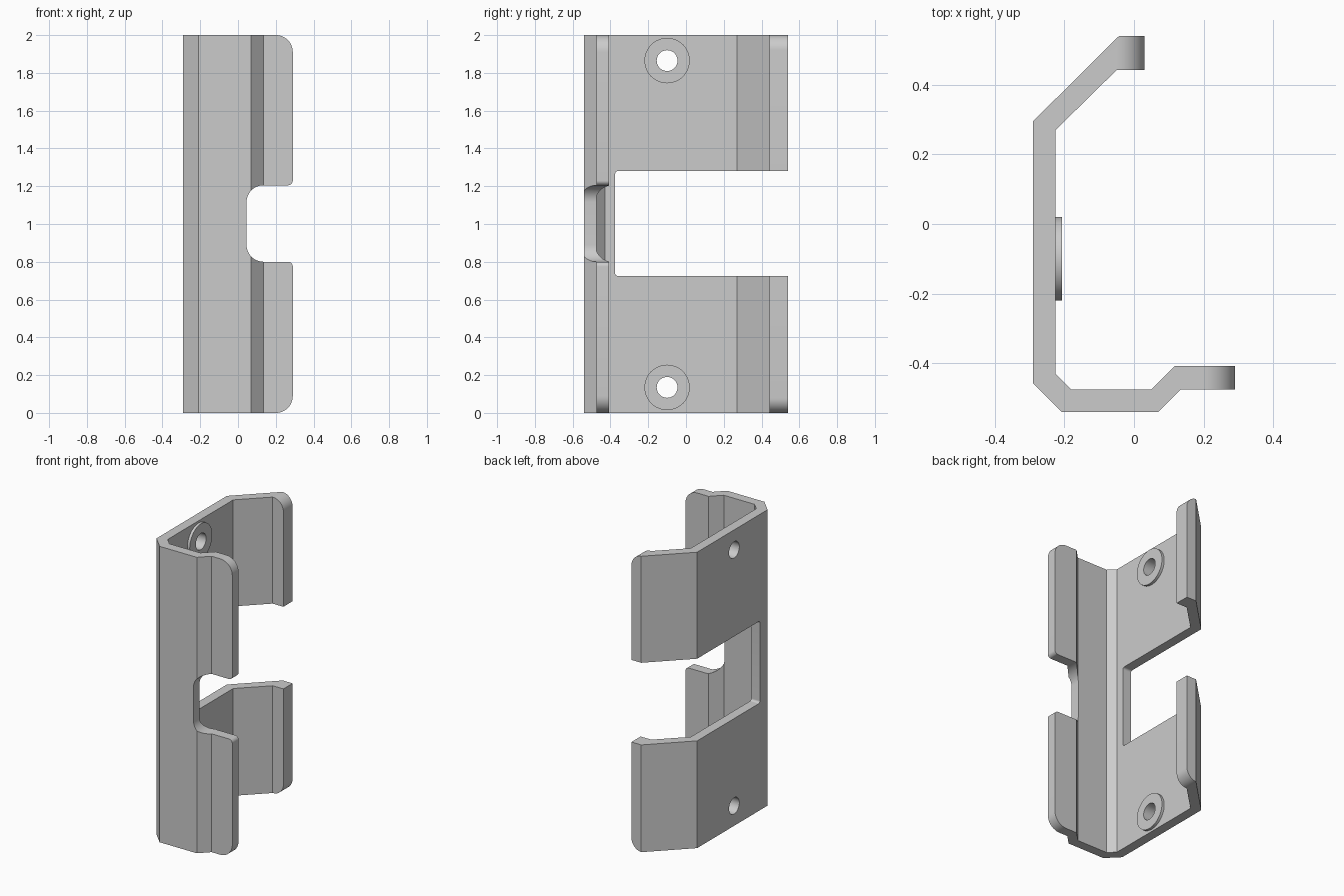
import bpy, bmesh, math
from mathutils import Vector

if "Cube" in bpy.data.objects:
    bpy.data.objects.remove(bpy.data.objects["Cube"], do_unlink=True)

grey = bpy.data.materials.new("plain_grey")
grey.use_nodes = True
colour = (0.6, 0.6, 0.6, 1)
grey.diffuse_color = colour
grey.node_tree.nodes["Principled BSDF"].inputs["Base Color"].default_value = colour


def prism(name, pts, axis, lo, hi):
    """Extrude a 2D outline along an axis between lo and hi."""
    place = {"x": lambda a, b, t: (t, a, b),
             "y": lambda a, b, t: (a, t, b),
             "z": lambda a, b, t: (a, b, t)}[axis]
    bm = bmesh.new()
    face = bm.faces.new([bm.verts.new(place(a, b, lo)) for a, b in pts])
    ext = bmesh.ops.extrude_face_region(bm, geom=[face])
    moved = [v for v in ext["geom"] if isinstance(v, bmesh.types.BMVert)]
    bmesh.ops.translate(bm, verts=moved, vec=Vector(place(0, 0, hi - lo)))
    bmesh.ops.recalc_face_normals(bm, faces=bm.faces)
    mesh = bpy.data.meshes.new(name)
    bm.to_mesh(mesh)
    bm.free()
    mesh.materials.append(grey)
    obj = bpy.data.objects.new(name, mesh)
    bpy.context.collection.objects.link(obj)
    return obj


def arc(cx, cy, r, start, end, n=12):
    angles = [math.radians(start + (end - start) * i / n) for i in range(n + 1)]
    return [(cx + r * math.cos(a), cy + r * math.sin(a)) for a in angles]


def circle(cx, cy, r):
    return arc(cx, cy, r, 0, 360, 48)[:-1]


def open_slot(left, right, low, high, r):
    """Slot outline with rounded corners at its closed left end."""
    return ([(right, low), (right, high)]
            + arc(left + r, high - r, r, 90, 180)
            + arc(left + r, low + r, r, 180, 270))


def corner(cx, cz, up, r):
    """Waste outside a rounded right-hand corner; up is 1 or -1."""
    e = 0.02
    return (arc(cx - r, cz - up * r, r, 0, up * 90)
            + [(cx - r, cz + up * e), (cx + e, cz + up * e), (cx + e, cz - up * r)])


def modify(obj, cutter, operation="DIFFERENCE"):
    mod = obj.modifiers.new("join", "BOOLEAN")
    mod.object, mod.operation, mod.solver = cutter, operation, "EXACT"
    bpy.context.view_layer.objects.active = obj
    bpy.ops.object.modifier_apply(modifier=mod.name)
    bpy.data.objects.remove(cutter, do_unlink=True)


# Bent channel section
outline = [(0.03, 0.54), (-0.043, 0.54), (-0.29, 0.295), (-0.29, -0.457),
           (-0.208, -0.54), (0.07, -0.54), (0.135, -0.475), (0.29, -0.475),
           (0.29, -0.408), (0.117, -0.408), (0.05, -0.475), (-0.18, -0.475),
           (-0.225, -0.43), (-0.225, 0.27), (-0.05, 0.442), (0.03, 0.442)]
bracket = prism("bracket", outline, "z", 0, 2)

# Raised rings around the screw holes
screw_heights = (0.135, 1.865)
for z in screw_heights:
    modify(bracket, prism("boss", circle(-0.1, z, 0.12), "x", -0.25, -0.207), "UNION")
for z in screw_heights:
    modify(bracket, prism("hole", circle(-0.1, z, 0.055), "x", -0.5, 0))

# Wide opening in the wall and back lip, and notch in the front lip
modify(bracket, prism("opening", open_slot(-0.375, 0.8, 0.725, 1.28, 0.015), "x", -0.5, 0.5))
modify(bracket, prism("notch", open_slot(0.045, 0.5, 0.8, 1.205, 0.09), "y", -0.8, -0.38))

# Rounded corners of both lips
for cx, cz, up, r, lo, hi in [(0.29, 2, 1, 0.09, -0.8, -0.3), (0.29, 0, -1, 0.09, -0.8, -0.3),
                              (0.29, 0.8, 1, 0.025, -0.8, -0.3), (0.29, 1.205, -1, 0.025, -0.8, -0.3),
                              (0.03, 2, 1, 0.079, 0.4, 0.7), (0.03, 0, -1, 0.079, 0.4, 0.7)]:
    modify(bracket, prism("corner", corner(cx, cz, up, r), "y", lo, hi))

bpy.ops.object.select_all(action="DESELECT")
bracket.select_set(True)
bpy.context.view_layer.objects.active = bracket
bpy.ops.object.shade_smooth_by_angle(angle=math.radians(30))
